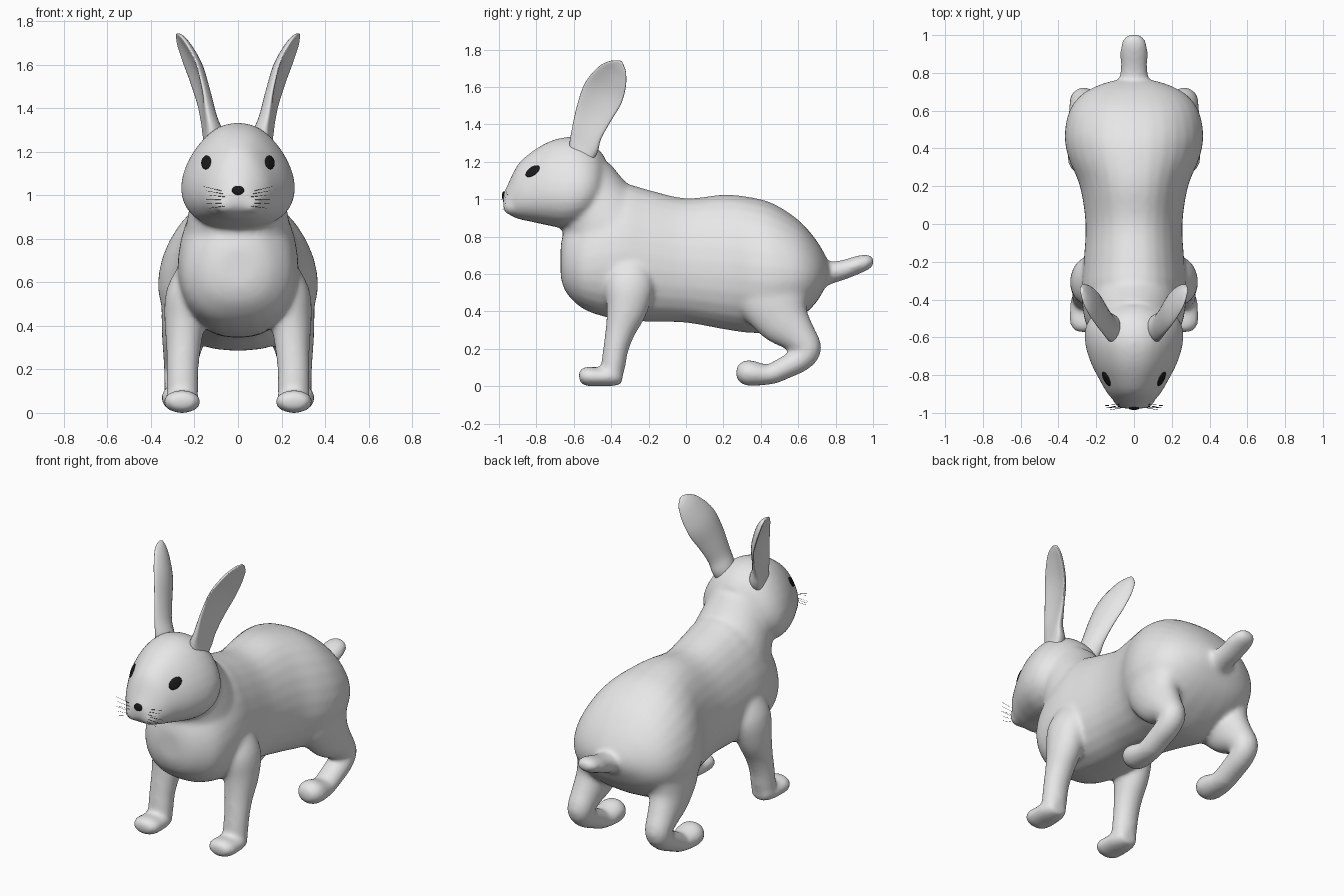
import bpy
import bmesh
import math
from mathutils import Vector, Matrix

default_cube = bpy.data.objects.get("Cube")
if default_cube:
    bpy.data.objects.remove(default_cube, do_unlink=True)

X_AXIS = Vector((1, 0, 0))
Y_AXIS = Vector((0, 1, 0))


def make_material(name, color):
    material = bpy.data.materials.new(name)
    material.use_nodes = True
    material.diffuse_color = color
    shader = next(n for n in material.node_tree.nodes if n.type == 'BSDF_PRINCIPLED')
    shader.inputs["Base Color"].default_value = color
    return material


fur = make_material("light grey fur", (0.8, 0.8, 0.8, 1))
dark = make_material("black", (0.01, 0.01, 0.01, 1))


def add_object(name, bm, material):
    bmesh.ops.recalc_face_normals(bm, faces=bm.faces[:])
    mesh = bpy.data.meshes.new(name)
    bm.to_mesh(mesh)
    bm.free()
    for polygon in mesh.polygons:
        polygon.use_smooth = True
    mesh.materials.append(material)
    obj = bpy.data.objects.new(name, mesh)
    bpy.context.collection.objects.link(obj)
    return obj


def refine(rows, steps=4):
    """Pass a smooth curve through the given rows."""
    result = []
    last = len(rows) - 1
    for i in range(last):
        quad = [rows[max(i - 1, 0)], rows[i], rows[i + 1], rows[min(i + 2, last)]]
        for k in range(steps):
            t = k / steps
            result.append([
                b + t * ((c - a) + t * ((2 * a - 5 * b + 4 * c - d) + t * (3 * (b - c) + d - a))) / 2
                for a, b, c, d in zip(*quad)])
    result.append(list(rows[last]))
    return result


def loft(bm, rows, side=X_AXIS, axis=None, egg=0, power=1, cup=0, flip=1, segments=28):
    """Skin rings given as x, y, z, half width, half depth along a path."""
    rows = refine(rows)
    rings = []
    for i, (x, y, z, width, depth) in enumerate(rows):
        after = Vector(rows[min(i + 1, len(rows) - 1)][:3])
        before = Vector(rows[max(i - 1, 0)][:3])
        tangent = axis or (after - before).normalized()
        across = (side - tangent * side.dot(tangent)).normalized()
        normal = across.cross(tangent)
        ring = []
        for k in range(segments):
            angle = math.tau * k / segments
            c, s = math.cos(angle), math.sin(angle)
            u = math.copysign(abs(c) ** power, c) * width * (1 - egg * s)
            v = s * depth + cup * width * (c * c - 0.5)
            p = Vector((x, y, z)) + across * u + normal * v
            ring.append(bm.verts.new((p.x * flip, p.y, p.z)))
        rings.append(ring)
    for a, b in zip(rings, rings[1:]):
        for k in range(segments):
            j = (k + 1) % segments
            bm.faces.new((a[k], a[j], b[j], b[k]))
    bm.faces.new(rings[0])
    bm.faces.new(rings[-1])


def from_profile(profile):
    """Turn rows of y, bottom, top, half width into loft rows."""
    return [(0, y, (low + top) / 2, w, (top - low) / 2) for y, low, top, w in profile]


def ball(bm, center, radii, rotation=Matrix()):
    matrix = Matrix.Translation(center) @ rotation @ Matrix.Diagonal((*radii, 1))
    bmesh.ops.create_uvsphere(bm, u_segments=24, v_segments=16, radius=1, matrix=matrix)


torso = [(-.67, .58, .76, .08), (-.64, .5, .85, .16), (-.56, .42, .93, .24),
         (-.45, .375, 1.03, .27), (-.33, .355, 1.08, .275), (-.2, .345, 1.05, .265),
         (0, .34, 1.005, .255), (.2, .305, 1.025, .285), (.35, .285, 1.01, .345),
         (.47, .295, .975, .365), (.6, .36, .89, .34), (.69, .44, .79, .27),
         (.745, .53, .7, .16), (.765, .58, .65, .07)]
head = [(-.978, .965, 1.03, .045), (-.955, .925, 1.075, .085), (-.9, .895, 1.185, .135),
        (-.83, .88, 1.25, .175), (-.74, .86, 1.305, .22), (-.64, .845, 1.333, .25),
        (-.55, .87, 1.32, .25), (-.48, .93, 1.28, .21), (-.43, 1, 1.22, .13)]
neck = [(0, -.36, .72, .25, .26), (0, -.42, .85, .24, .25),
        (0, -.5, 1, .21, .2), (0, -.56, 1.12, .18, .17)]
tail = [(0, .68, .59, .1, .085), (0, .76, .605, .077, .062), (0, .84, .622, .072, .053),
        (0, .92, .65, .073, .048), (0, .975, .668, .06, .04), (0, 1.002, .677, .03, .02)]
front_leg = [(.2, -.29, .68, .06, .09), (.235, -.3, .55, .095, .13),
             (.245, -.315, .42, .093, .112), (.25, -.35, .3, .08, .082),
             (.255, -.375, .2, .074, .068), (.255, -.39, .1, .074, .064),
             (.257, -.395, .05, .07, .05)]
front_paw = [(.257, -.34, .045, .05, .035), (.257, -.39, .05, .076, .05),
             (.257, -.47, .05, .085, .05), (.257, -.535, .053, .082, .052),
             (.257, -.572, .05, .05, .03)]
hind_leg = [(.22, .45, .62, .1, .18), (.235, .47, .48, .115, .2),
            (.25, .52, .36, .1, .15), (.26, .6, .27, .085, .1),
            (.265, .65, .2, .076, .076), (.267, .615, .145, .073, .066),
            (.268, .545, .107, .072, .062), (.268, .46, .065, .072, .056)]
hind_paw = [(.268, .49, .06, .065, .045), (.268, .4, .063, .08, .06),
            (.268, .33, .072, .083, .07), (.268, .288, .076, .062, .052),
            (.268, .268, .078, .03, .025)]
ear = [(.115, -.555, 1.2, .05, .045), (.12, -.545, 1.27, .078, .045),
       (.138, -.53, 1.35, .083, .032), (.16, -.49, 1.46, .1, .022),
       (.192, -.44, 1.57, .112, .019), (.235, -.395, 1.66, .09, .017),
       (.265, -.365, 1.71, .055, .014), (.28, -.35, 1.735, .015, .008)]

# Body: all limbs fused into one soft skin
bm = bmesh.new()
loft(bm, from_profile(torso), axis=Y_AXIS, egg=.12, power=.85)
loft(bm, from_profile(head), axis=Y_AXIS, egg=.25, power=.85)
loft(bm, neck)
loft(bm, tail)
for flip in (1, -1):
    for limb in (front_leg, front_paw, hind_leg, hind_paw):
        loft(bm, limb, flip=flip)
    # Muzzle pads
    ball(bm, (.052 * flip, -.928, .96), (.06, .052, .048))
body = add_object("body", bm, fur)
remesh = body.modifiers.new("fuse", 'REMESH')
remesh.mode = 'VOXEL'
remesh.voxel_size = .012
remesh.use_smooth_shade = True
soften = body.modifiers.new("soften", 'SMOOTH')
soften.factor = .5
soften.iterations = 18

# Ears: cupped blades opening outward
for label, flip in (("left", 1), ("right", -1)):
    bm = bmesh.new()
    loft(bm, ear, side=Vector((.12, .9, -.4)), cup=.25, flip=flip)
    add_object(label + "_ear", bm, fur)

bpy.context.view_layer.update()
skin = body.evaluated_get(bpy.context.evaluated_depsgraph_get())


def on_skin(origin, direction):
    hit, point, normal, _ = skin.ray_cast(Vector(origin), Vector(direction))
    return (point, normal) if hit else (Vector(origin) + Vector(direction), -Vector(direction))


def patch(name, origin, direction, along, radii):
    """Thin dark lens lying on the skin."""
    point, normal = on_skin(origin, direction)
    u = (along - normal * along.dot(normal)).normalized()
    rotation = Matrix((u, normal.cross(u), normal)).transposed().to_4x4()
    shape = bmesh.new()
    ball(shape, point, radii, rotation)
    add_object(name, shape, dark)


# Eyes and nose
for label, flip in (("left", 1), ("right", -1)):
    patch(label + "_eye", (flip, -.82, 1.15), (-flip, 0, 0),
          Vector((0, .9, .3)), (.045, .029, .009))
patch("nose", (0, -2, 1.022), (0, 1, 0), X_AXIS, (.028, .021, .009))

# Whiskers
for label, flip in (("left", 1), ("right", -1)):
    curve = bpy.data.curves.new(label + "_whiskers", 'CURVE')
    curve.dimensions = '3D'
    curve.bevel_depth = .0008
    curve.bevel_resolution = 0
    for i in range(6):
        root, _ = on_skin((flip * (.06 + .008 * (i % 3)), -2, .95 + .014 * i), (0, 1, 0))
        tip = Vector((flip * (.13 + .015 * (i % 3)), -.985 + .012 * (i % 3), .94 + .02 * i))
        spline = curve.splines.new('POLY')
        spline.points.add(1)
        for spot, place in zip(spline.points, (root, tip)):
            spot.co = (*place, 1)
    curve.materials.append(dark)
    whiskers = bpy.data.objects.new(label + "_whiskers", curve)
    bpy.context.collection.objects.link(whiskers)
